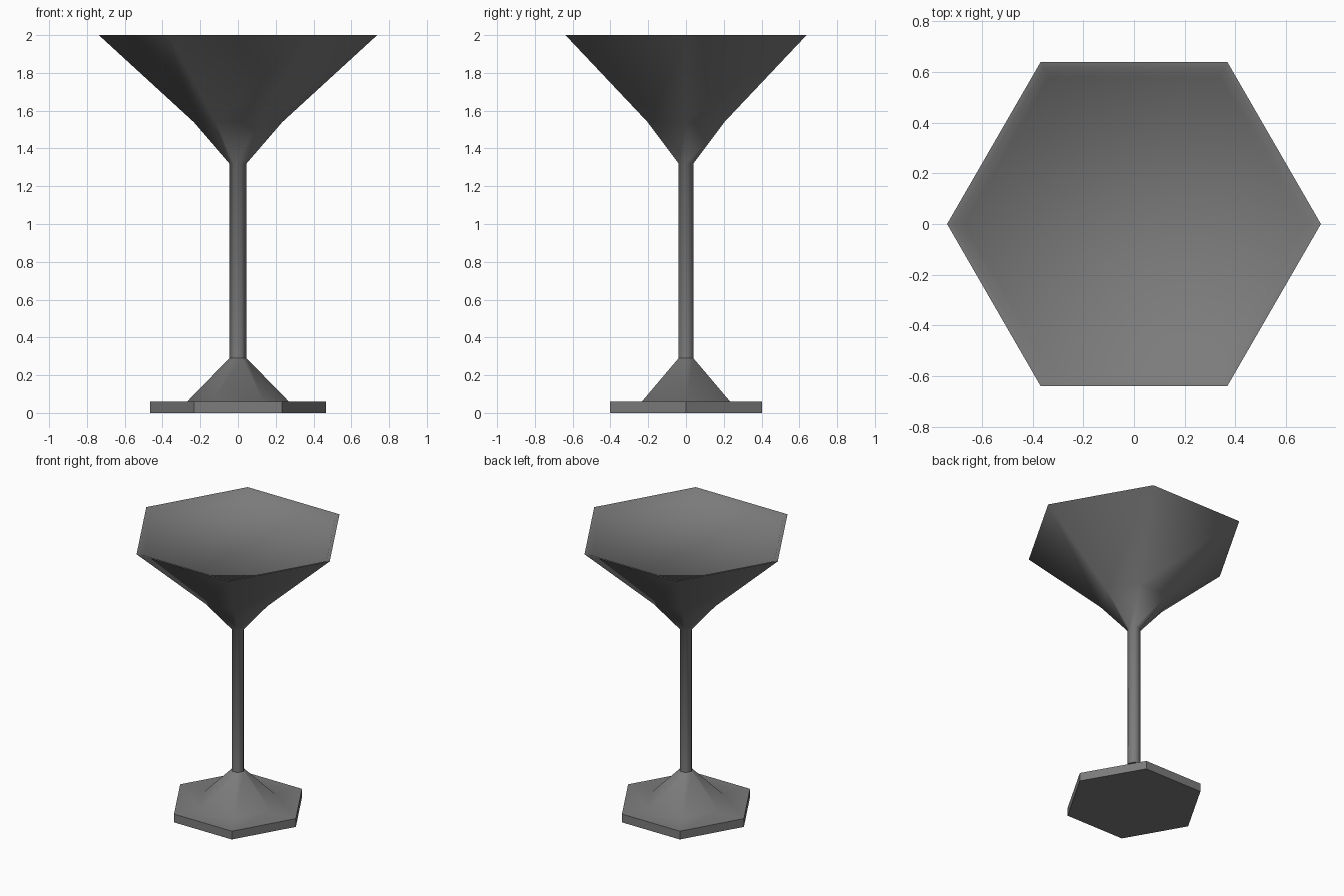
import bpy, bmesh
from math import sin, cos, pi, radians

SIDES = 6

if "Cube" in bpy.data.objects:
    bpy.data.objects.remove(bpy.data.objects["Cube"])

grey = bpy.data.materials.new("grey")
grey.use_nodes = True
grey.diffuse_color = (0.2, 0.2, 0.2, 1)
grey.node_tree.nodes["Principled BSDF"].inputs["Base Color"].default_value = (0.2, 0.2, 0.2, 1)


def turned(name, profile, smooth_angle):
    """Closed six-sided solid from (radius, height) points, bottom to top."""
    bm = bmesh.new()
    rings = [[bm.verts.new((r * cos(2 * pi * i / SIDES), r * sin(2 * pi * i / SIDES), z))
              for i in range(SIDES)] for r, z in profile]
    for low, high in zip(rings, rings[1:]):
        for i in range(SIDES):
            j = (i + 1) % SIDES
            bm.faces.new((low[i], low[j], high[j], high[i]))
    bm.faces.new(rings[0][::-1])
    bm.faces.new(rings[-1])
    mesh = bpy.data.meshes.new(name)
    bm.to_mesh(mesh)
    bm.free()
    mesh.materials.append(grey)
    obj = bpy.data.objects.new(name, mesh)
    bpy.context.collection.objects.link(obj)
    bpy.ops.object.select_all(action="DESELECT")
    obj.select_set(True)
    bpy.context.view_layer.objects.active = obj
    bpy.ops.object.shade_smooth_by_angle(angle=radians(smooth_angle))
    return obj


# Hexagonal base plate with its raised cone
turned("foot", [(0.465, 0), (0.465, 0.06), (0.27, 0.06), (0.045, 0.29)], 50)

# Stem flowing into the flared bowl, with a thin rim and a sunken flat filling
turned("stem_and_bowl", [(0.045, 0.29), (0.045, 1.32), (0.235, 1.54), (0.737, 2.0),
                         (0.71, 1.995), (0.67, 1.95)], 65)
